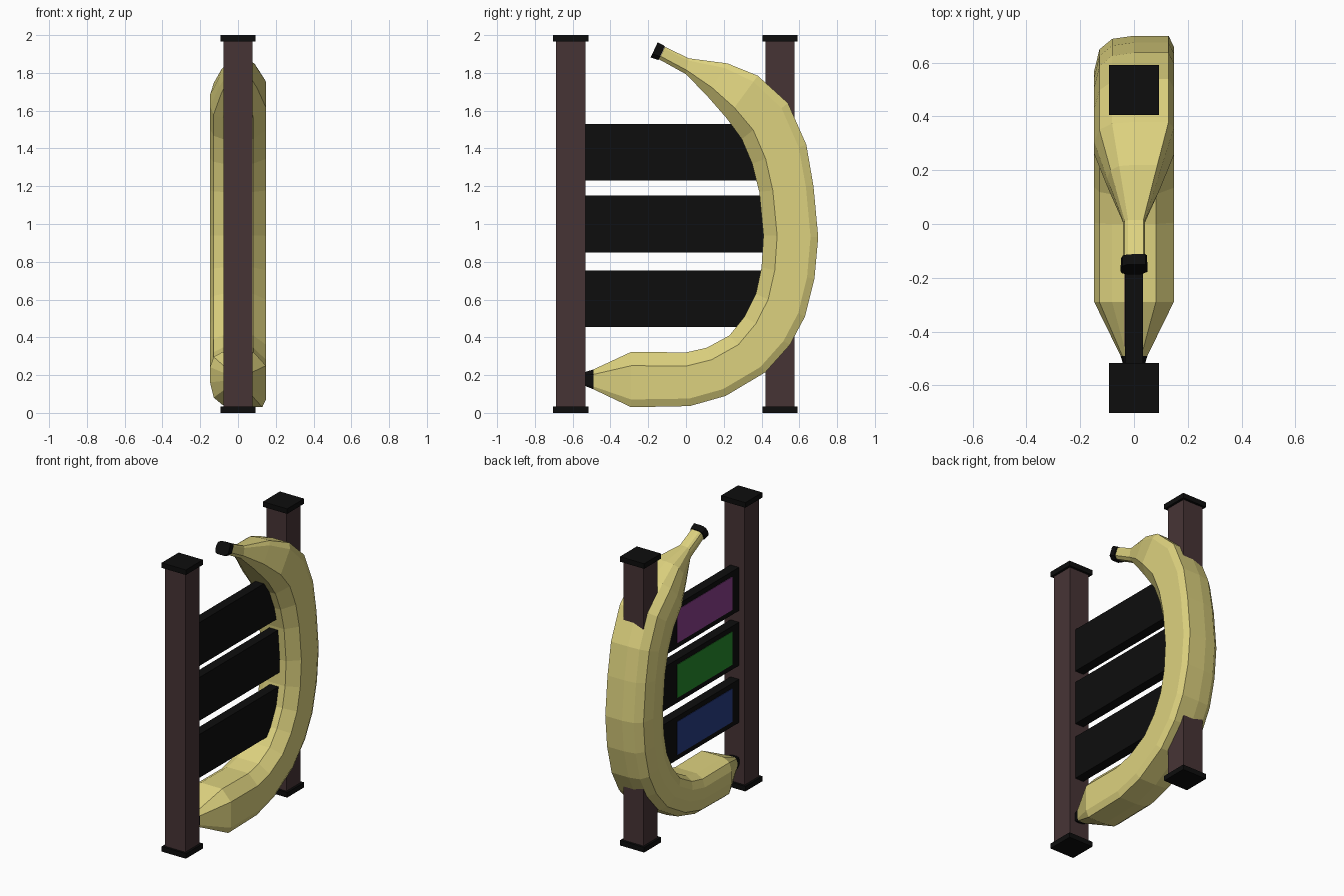
import bpy, bmesh
from mathutils import Vector

if "Cube" in bpy.data.objects:
    bpy.data.objects.remove(bpy.data.objects["Cube"])


def material(name, rgb):
    m = bpy.data.materials.new(name)
    m.diffuse_color = (*rgb, 1)
    m.use_nodes = True
    m.node_tree.nodes["Principled BSDF"].inputs["Base Color"].default_value = m.diffuse_color
    return m


BLACK = material("black", (0.004, 0.004, 0.004))
WOOD = material("dark_wood", (0.062, 0.034, 0.036))
PEEL = material("peel_yellow", (0.72, 0.64, 0.21))
INSETS = [material("blue", (0.02, 0.045, 0.23)),
          material("green", (0.018, 0.25, 0.024)),
          material("purple", (0.25, 0.05, 0.26))]


def finish(bm, name, mat):
    bmesh.ops.recalc_face_normals(bm, faces=bm.faces)
    me = bpy.data.meshes.new(name)
    bm.to_mesh(me)
    bm.free()
    me.materials.append(mat)
    ob = bpy.data.objects.new(name, me)
    bpy.context.collection.objects.link(ob)
    return ob


def box(name, lo, hi, mat):
    lo, hi = Vector(lo), Vector(hi)
    bm = bmesh.new()
    bmesh.ops.create_cube(bm, size=1)
    for v in bm.verts:
        v.co = (lo + hi) / 2 + v.co * (hi - lo)
    return finish(bm, name, mat)


# uneven faceted cross-section: (across, inner -1 .. outer +1)
SECTION = [(-1, 0.1), (-1, -0.45), (-0.87, -0.82), (-0.55, -1), (0.55, -1), (1, -0.5),
           (1, 0.72), (0.87, 1), (0, 1), (-0.55, 0.92), (-0.87, 0.65)]


def loft(name, stations, mat):
    """Each station: outer y, outer z, inner y, inner z, half width."""
    bm = bmesh.new()
    rings = []
    for oy, oz, iy, iz, w in stations:
        o, i = Vector((0, oy, oz)), Vector((0, iy, iz))
        rings.append([bm.verts.new((o + i) / 2 + (o - i) / 2 * v + Vector((u * w, 0, 0)))
                      for u, v in SECTION])
    n = len(SECTION)
    for a, b in zip(rings, rings[1:]):
        for k in range(n):
            bm.faces.new((a[k], a[(k + 1) % n], b[(k + 1) % n], b[k]))
    bm.faces.new(rings[0])
    bm.faces.new(rings[-1])
    return finish(bm, name, mat)


# posts with end caps
for label, y in (("front", -0.61), ("back", 0.498)):
    box(label + "_post", (-0.077, y - 0.077, 0.02), (0.077, y + 0.077, 1.98), WOOD)
    for end, z in (("bottom", 0), ("top", 1.965)):
        box(f"{label}_post_{end}_cap", (-0.093, y - 0.093, z), (0.093, y + 0.093, z + 0.035), BLACK)

# sign panels, coloured on the left side only
for k, z in enumerate((0.455, 0.85, 1.23)):
    box(f"panel_{k + 1}", (-0.033, -0.54, z), (0.033, 0.45, z + 0.3), BLACK)
    box(f"panel_inset_{k + 1}", (-0.036, -0.455, z + 0.035), (-0.03, 0.145, z + 0.265), INSETS[k])

# banana body
blossom = (-0.49, 0.125, -0.49, 0.23, 0.05)
stem_end = (-0.112, 1.938, -0.143, 1.872, 0.04)
loft("banana", [
    blossom,
    (-0.29, 0.03, -0.29, 0.323, 0.148),
    (0.02, 0.036, 0.0, 0.32, 0.148),
    (0.21, 0.09, 0.11, 0.345, 0.148),
    (0.42, 0.215, 0.23, 0.41, 0.148),
    (0.55, 0.36, 0.31, 0.51, 0.148),
    (0.63, 0.51, 0.37, 0.63, 0.148),
    (0.68, 0.71, 0.40, 0.77, 0.148),
    (0.70, 0.93, 0.41, 0.94, 0.148),
    (0.675, 1.2, 0.388, 1.17, 0.148),
    (0.637, 1.42, 0.35, 1.32, 0.148),
    (0.54, 1.64, 0.295, 1.45, 0.148),
    (0.38, 1.785, 0.215, 1.56, 0.148),
    (0.22, 1.85, 0.11, 1.68, 0.1),
    (0.015, 1.877, 0.0, 1.793, 0.04),
    stem_end], PEEL)

# dark ends of the banana
loft("banana_blossom_tip", [blossom, (-0.54, 0.145, -0.54, 0.215, 0.035)], BLACK)
loft("banana_stem_tip", [(-0.112, 1.942, -0.145, 1.868, 0.048),
                         (-0.15, 1.962, -0.187, 1.882, 0.05)], BLACK)
